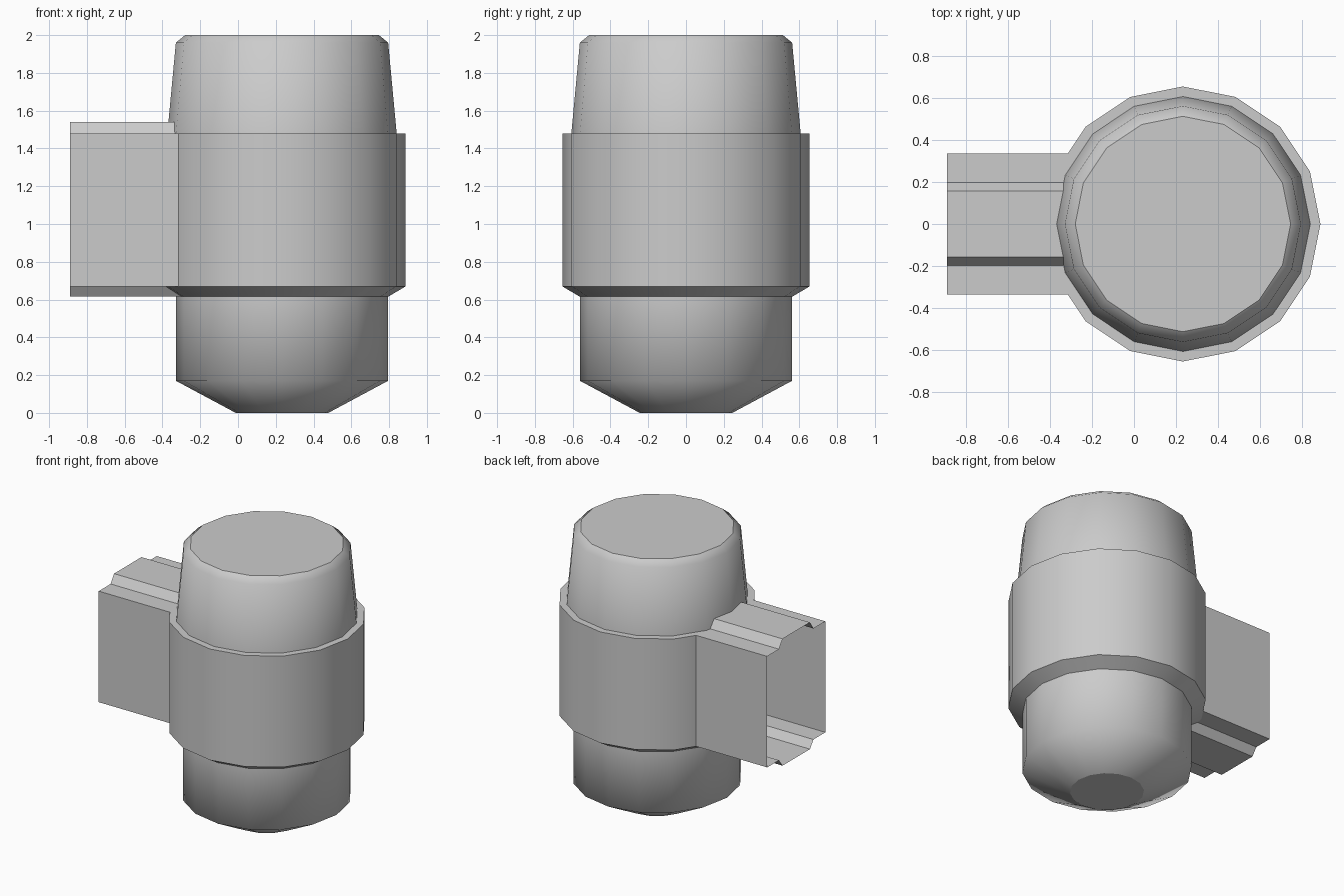
import bpy, bmesh
from math import cos, sin, pi

if "Cube" in bpy.data.objects:
    bpy.data.objects.remove(bpy.data.objects["Cube"])

CX, SIDES = 0.233, 16


def finish(name, bm, recalc=True):
    if recalc:
        bmesh.ops.recalc_face_normals(bm, faces=bm.faces)
    mesh = bpy.data.meshes.new(name)
    bm.to_mesh(mesh)
    bm.free()
    obj = bpy.data.objects.new(name, mesh)
    bpy.context.collection.objects.link(obj)
    return obj


def lathe(name, profile, sharp=(), bottom=False, top=False):
    """Revolve (radius, z) points; 'sharp' lists the profile points with hard edges."""
    bm = bmesh.new()
    rings = [[bm.verts.new((CX + r * cos(2 * pi * i / SIDES), r * sin(2 * pi * i / SIDES), z))
              for i in range(SIDES)] for r, z in profile]
    for a, b in zip(rings, rings[1:]):
        for i in range(SIDES):
            j = (i + 1) % SIDES
            bm.faces.new((a[i], a[j], b[j], b[i])).smooth = True
    if bottom:
        bm.faces.new(rings[0][::-1])
    if top:
        bm.faces.new(rings[-1])
    for k in sharp:
        for i in range(SIDES):
            bm.edges.get((rings[k][i], rings[k][(i + 1) % SIDES])).smooth = False
    return finish(name, bm, recalc=False)


# Lower bowl, wide middle collar and tapered top cap
lathe("lower_bowl", [(0.245, 0), (0.562, 0.17), (0.562, 0.615)], sharp=(0,), bottom=True)
lathe("collar", [(0.562, 0.615), (0.655, 0.67), (0.655, 1.48), (0.605, 1.48)], sharp=(1, 2))
lathe("top_cap", [(0.607, 1.48), (0.562, 1.96), (0.513, 2.0)], sharp=(2,), top=True)

# Side duct: open-ended tube with a raised rib above and below
half = [(0.158, 1.54), (0.198, 1.48), (0.335, 1.48), (0.335, 0.67), (0.198, 0.67), (0.158, 0.615)]
section = half + [(-y, z) for y, z in reversed(half)]
bm = bmesh.new()
outer, inner = [[bm.verts.new((x, y, z)) for y, z in section] for x in (-0.89, -0.295)]
n = len(section)
for i in range(n):
    j = (i + 1) % n
    bm.faces.new((outer[i], outer[j], inner[j], inner[i]))
bmesh.ops.recalc_face_normals(bm, faces=bm.faces)
# Make sure the tube walls face outward
bm.normal_update()
if sum(f.normal.y * f.calc_center_median().y for f in bm.faces) < 0:
    bmesh.ops.reverse_faces(bm, faces=bm.faces)
finish("side_duct", bm, recalc=False)
